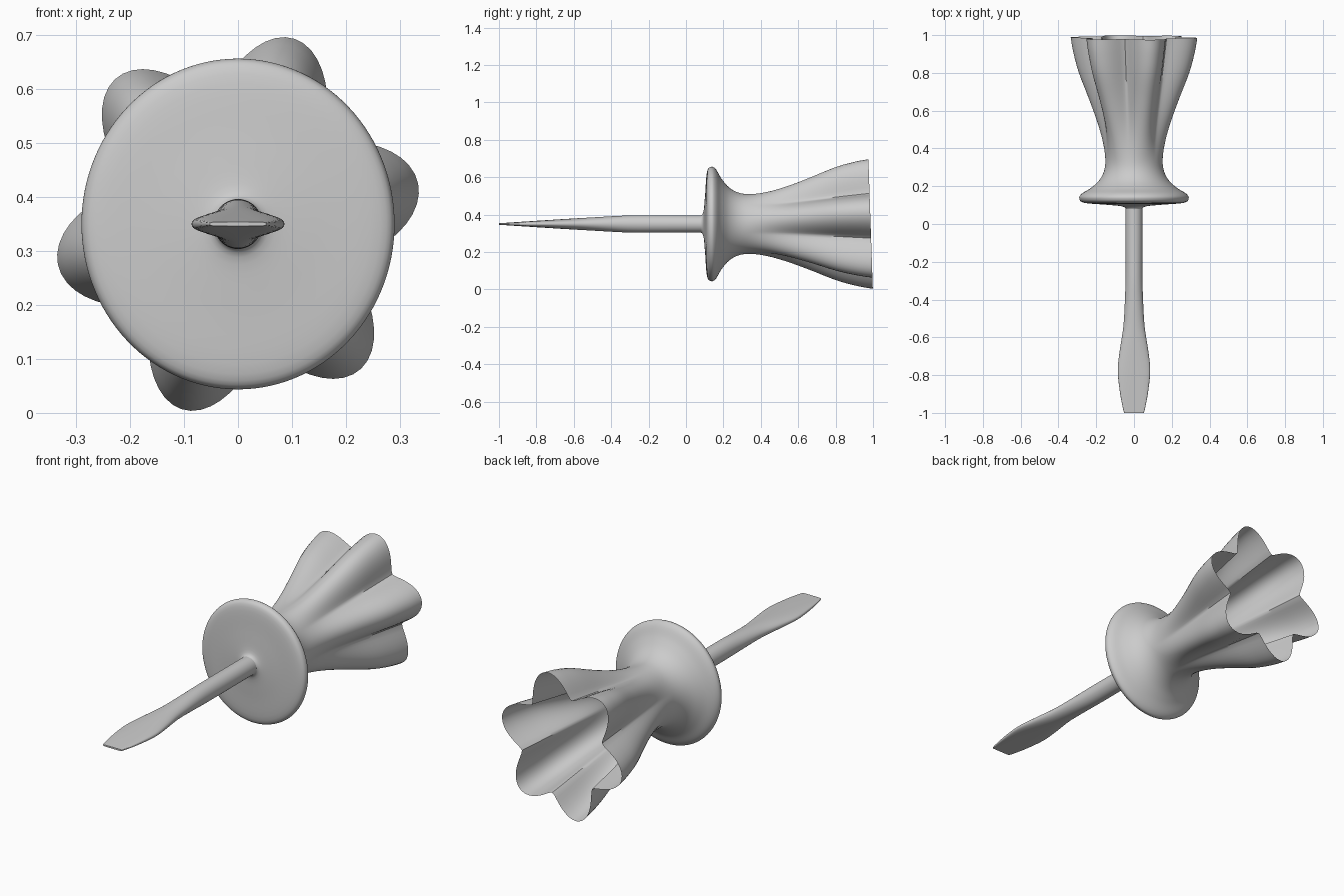
import bpy, bmesh
from math import sin, cos, pi, radians, copysign

if "Cube" in bpy.data.objects:
    bpy.data.objects.remove(bpy.data.objects["Cube"])

AXIS_Z = 0.35


def refine(rows, steps):
    """Catmull-Rom interpolation through a short table of stations."""
    out = []
    for i in range(len(rows) - 1):
        p0, p1, p2 = rows[max(i - 1, 0)], rows[i], rows[i + 1]
        p3 = rows[min(i + 2, len(rows) - 1)]
        for s in range(steps):
            t = s / steps
            out.append([0.5 * (2 * b + (c - a) * t + (2 * a - 5 * b + 4 * c - d) * t * t
                               + (3 * b - a - 3 * c + d) * t ** 3)
                        for a, b, c, d in zip(p0, p1, p2, p3)])
    return out + [list(rows[-1])]


def loft(name, stations, point, segments, cap_start=False, cap_end=False, angle=50):
    """Skin rings along the y axis; point(station, angle) gives x, y, z."""
    bm = bmesh.new()
    rings = [[bm.verts.new(point(s, 2 * pi * k / segments)) for k in range(segments)]
             for s in stations]
    for a, b in zip(rings, rings[1:]):
        for k in range(segments):
            n = (k + 1) % segments
            bm.faces.new((a[k], b[k], b[n], a[n]))
    if cap_start:
        bm.faces.new(rings[0])
    if cap_end:
        bm.faces.new(rings[-1][::-1])
    mesh = bpy.data.meshes.new(name)
    bm.to_mesh(mesh)
    bm.free()
    obj = bpy.data.objects.new(name, mesh)
    bpy.context.collection.objects.link(obj)
    bpy.ops.object.select_all(action='DESELECT')
    obj.select_set(True)
    bpy.context.view_layer.objects.active = obj
    bpy.ops.object.shade_smooth_by_angle(angle=radians(angle))
    return obj


# Handle shell with guard disc: y, ridge radius, groove radius (open at the back)
handle_rows = [
    (0.070, 0.042, 0.042), (0.092, 0.060, 0.060), (0.102, 0.150, 0.150),
    (0.112, 0.270, 0.270), (0.135, 0.297, 0.297), (0.160, 0.284, 0.284),
    (0.190, 0.235, 0.235), (0.230, 0.190, 0.190), (0.280, 0.163, 0.163),
    (0.340, 0.156, 0.154), (0.430, 0.170, 0.156), (0.530, 0.199, 0.165),
    (0.650, 0.244, 0.183), (0.800, 0.305, 0.208), (0.910, 0.336, 0.226),
    (0.987, 0.350, 0.238),
]


def handle_point(s, t):
    y, ridge, groove = s
    lobe = (0.5 + 0.5 * cos(6 * (t - radians(12)))) ** 0.75
    r = groove + (ridge - groove) * lobe
    slant = 0.035 * max(0, y - 0.5) / 0.487
    return 0.975 * r * cos(t), y - slant * r * sin(t), AXIS_Z + 1.03 * r * sin(t)


loft("handle_shell", refine(handle_rows, 5), handle_point, 120)

# Shaft and flat blade: y, half width, half thickness, squareness exponent
shaft_rows = [
    (-1.00, 0.052, 0.004, 0.4), (-0.97, 0.060, 0.006, 0.45), (-0.88, 0.076, 0.012, 0.6),
    (-0.77, 0.086, 0.019, 0.8), (-0.66, 0.074, 0.026, 0.9), (-0.54, 0.056, 0.033, 1.0),
    (-0.40, 0.048, 0.041, 1.0), (-0.28, 0.045, 0.046, 1.0), (-0.05, 0.045, 0.046, 1.0),
    (0.12, 0.045, 0.046, 1.0),
]


def shaft_point(s, t):
    y, w, h, e = s
    c, n = cos(t), sin(t)
    return w * copysign(abs(c) ** e, c), y, AXIS_Z + h * copysign(abs(n) ** e, n)


loft("shaft_blade", refine(shaft_rows, 5), shaft_point, 40, cap_start=True, cap_end=True)
